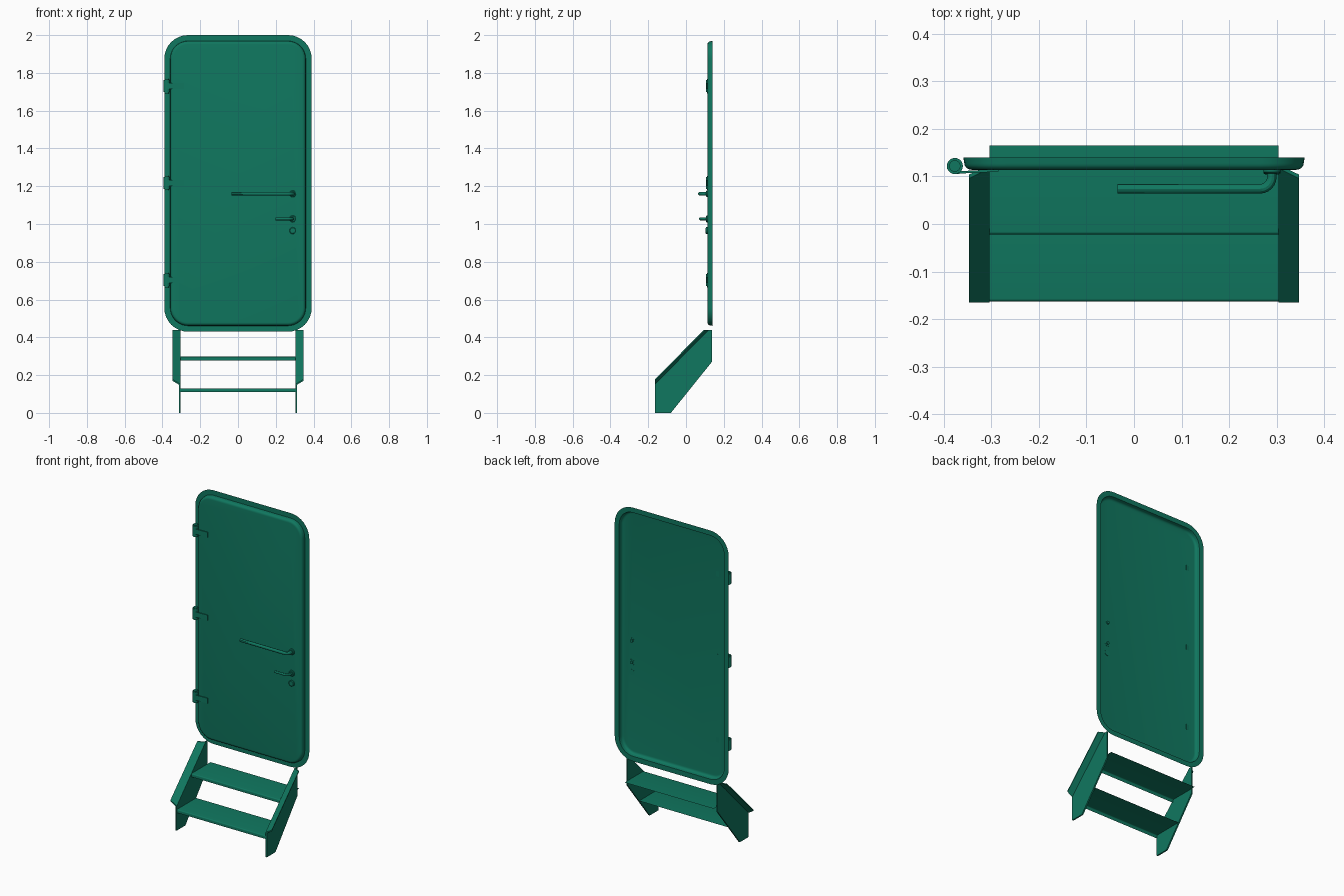
import bpy, bmesh
from math import sin, cos, pi
from mathutils import Vector

if "Cube" in bpy.data.objects:
    bpy.data.objects.remove(bpy.data.objects["Cube"])

green = bpy.data.materials.new("deep_green_paint")
green.use_nodes = True
COLOR = (0.005, 0.185, 0.115, 1)
green.diffuse_color = COLOR
green.node_tree.nodes["Principled BSDF"].inputs["Base Color"].default_value = COLOR


def finish(name, bm, smooth=True):
    mesh = bpy.data.meshes.new(name)
    bm.to_mesh(mesh)
    bm.free()
    mesh.materials.append(green)
    obj = bpy.data.objects.new(name, mesh)
    bpy.context.collection.objects.link(obj)
    if smooth:
        bpy.ops.object.select_all(action="DESELECT")
        obj.select_set(True)
        bpy.context.view_layer.objects.active = obj
        bpy.ops.object.shade_smooth_by_angle()
    return obj


def loft(bm, rings, closed=True, caps=True):
    loops = [[bm.verts.new(p) for p in ring] for ring in rings]
    n = len(loops[0])
    for a, b in zip(loops, loops[1:]):
        for i in range(n if closed else n - 1):
            j = (i + 1) % n
            bm.faces.new((a[i], a[j], b[j], b[i]))
    if caps:
        bm.faces.new(loops[0])
        bm.faces.new(loops[-1])
    return loops


def solid(name, rings, smooth=True):
    bm = bmesh.new()
    loft(bm, rings)
    bmesh.ops.recalc_face_normals(bm, faces=bm.faces[:])
    return finish(name, bm, smooth)


def disc(center, r, axis, n=20):
    # Circle of points around the y or z axis
    c = Vector(center)
    pts = []
    for i in range(n):
        u, v = r * cos(2 * pi * i / n), r * sin(2 * pi * i / n)
        pts.append(c + (Vector((u, 0, v)) if axis == "y" else Vector((u, v, 0))))
    return pts


def turned(name, center, steps, axis):
    # Round part from (offset, radius) steps along an axis
    d = Vector((0, 1, 0)) if axis == "y" else Vector((0, 0, 1))
    return solid(name, [disc(Vector(center) + d * o, r, axis) for o, r in steps])


# Door: stamped sheet with a flat rim and a raised, hollow-backed panel
def door_ring(inset, y, segments=8):
    hx, hz, r, mid = 0.39 - inset, 0.785 - inset, 0.125 - inset, 1.215
    pts = []
    for k, (sx, sz) in enumerate(((1, 1), (-1, 1), (-1, -1), (1, -1))):
        for i in range(segments + 1):
            a = (k + i / segments) * pi / 2
            pts.append((sx * (hx - r) + r * cos(a), y, mid + sz * (hz - r) + r * sin(a)))
    return pts


bm = bmesh.new()
rings = [door_ring(0, 0.14), door_ring(0.031, 0.14)]
for i in range(6):
    a = i / 5 * pi / 2
    rings.append(door_ring(0.033 + 0.016 * (1 - cos(a)), 0.128 - 0.014 * sin(a)))
loops = loft(bm, rings, caps=False)
bm.faces.new(loops[-1])
bmesh.ops.recalc_face_normals(bm, faces=bm.faces[:])
bm.faces.ensure_lookup_table()
if bm.faces[-1].normal.y > 0:
    bmesh.ops.reverse_faces(bm, faces=bm.faces[:])
finish("door_panel", bm)

# Hinges: barrel with stepped pin ends and a strap onto the door
for label, z in (("upper", 1.73), ("middle", 1.217), ("lower", 0.703)):
    turned(label + "_hinge_barrel", (-0.377, 0.122, z),
           [(-0.038, 0.012), (-0.032, 0.012), (-0.032, 0.017),
            (0.032, 0.017), (0.032, 0.012), (0.038, 0.012)], "z")
    strap = [(-0.377, 0.105), (-0.35, 0.107), (-0.285, 0.11),
             (-0.285, 0.115), (-0.35, 0.112), (-0.377, 0.111)]
    solid(label + "_hinge_strap", [[(x, y, z + s) for x, y in strap] for s in (-0.016, 0.016)])


# Lever handles: a bent rod coming out of a round base
def lever(name, z, tip, y, r, bend=0.025, x=0.29):
    path = [Vector((x, 0.118, z))]
    for i in range(7):
        a = i / 6 * pi / 2
        path.append(Vector((x - bend * (1 - cos(a)), y + bend * (1 - sin(a)), z)))
    path.append(Vector((tip, y, z)))
    rings = []
    for i, p in enumerate(path):
        t = (path[min(i + 1, len(path) - 1)] - path[max(i - 1, 0)]).normalized()
        side = t.cross(Vector((0, 0, 1)))
        rings.append([p + r * (cos(k * pi / 6) * side + Vector((0, 0, sin(k * pi / 6))))
                      for k in range(12)])
    solid(name, rings)
    turned(name + "_base", (x, 0.115, z), [(0, 0.018), (-0.006, 0.018), (-0.009, 0.014)], "y")
    turned(name + "_shaft_end", (x, 0.113, z), [(0, 0.009), (0.009, 0.009)], "y")


lever("long_handle", 1.16, -0.035, 0.074, 0.01)
lever("short_handle", 1.027, 0.198, 0.076, 0.0075)
turned("lock_cylinder", (0.29, 0.115, 0.965), [(0, 0.018), (-0.008, 0.018), (-0.011, 0.014)], "y")

# Steps: thin sheets with a rounded front lip
for label, front, top in (("lower", -0.163, 0.13), ("upper", -0.022, 0.298)):
    r = 0.006
    profile = [(front + 0.187, top)]
    for i in range(5):
        a = i / 4 * pi / 2
        profile.append((front + r * (1 - sin(a)), top - r * (1 - cos(a))))
    profile.append((front, top - 0.02))
    bm = bmesh.new()
    loft(bm, [[(x, y, z) for y, z in profile] for x in (-0.304, 0.304)], closed=False, caps=False)
    bm.normal_update()
    bm.faces.ensure_lookup_table()
    if bm.faces[0].normal.z < 0:
        bmesh.ops.reverse_faces(bm, faces=bm.faces[:])
    finish(label + "_step", bm)

# Side plates with an outward flange along the sloping front edge
plate = [(-0.165, 0), (-0.08, 0), (0.137, 0.27), (0.137, 0.44), (0.117, 0.44), (-0.165, 0.152)]
inner = [(-0.165, 0.152), (0.117, 0.44)]
outer = [(-0.165, 0.178), (0.096, 0.44)]
for label, s in (("left", 1), ("right", -1)):
    solid(label + "_side_plate", [[(s * x, y, z) for y, z in plate] for x in (0.304, 0.313)], False)
    rings = []
    for x, line in ((0.304, inner), (0.347, outer)):
        (y0, z0), (y1, z1) = line
        rings.append([(s * x, y0, z0), (s * x, y1, z1),
                      (s * x, y1 + 0.008, z1), (s * x, y0, z0 - 0.008)])
    solid(label + "_side_flange", rings, False)
